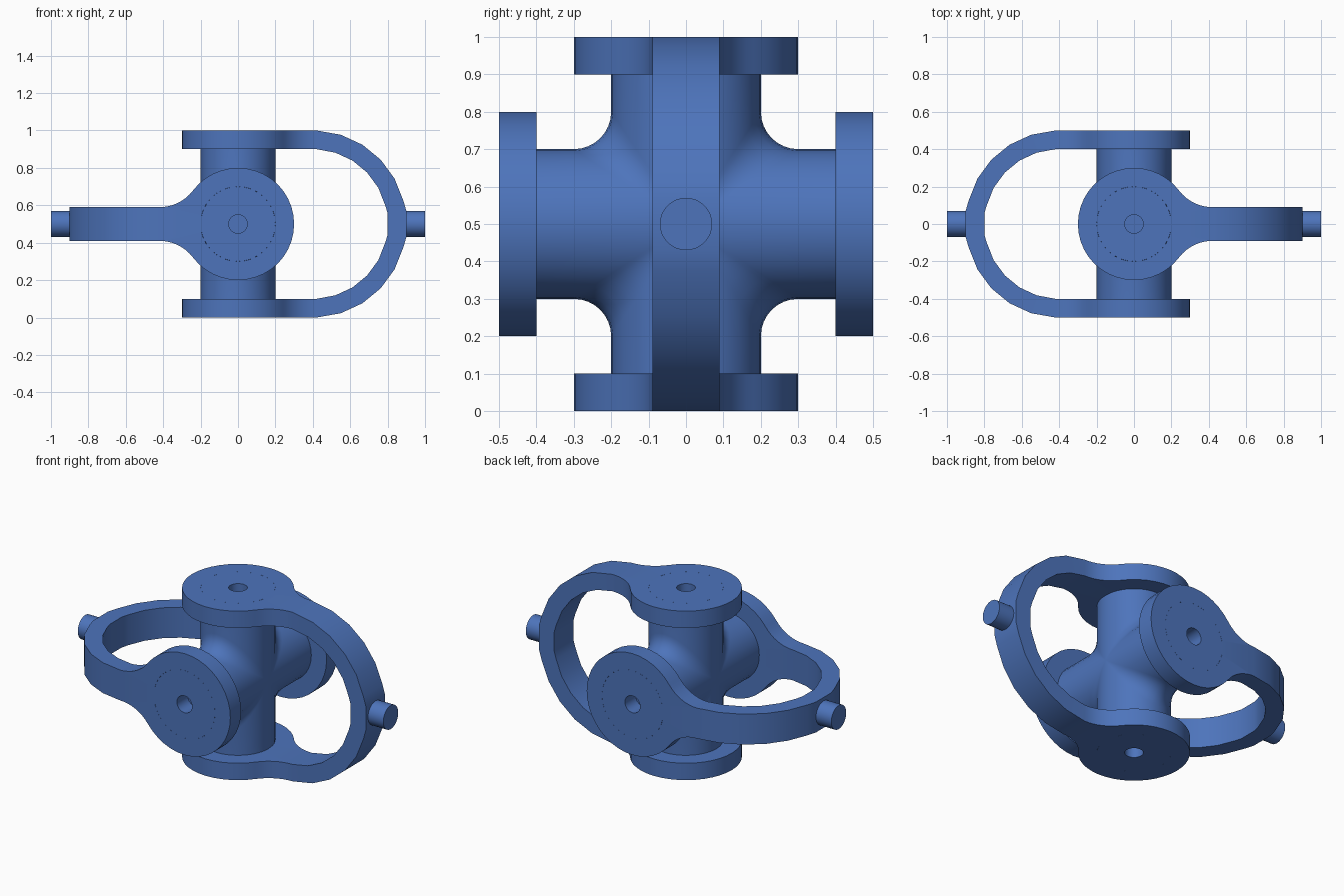
import bpy, bmesh
from math import sin, cos, pi, radians, hypot
from mathutils import Vector, Matrix

if "Cube" in bpy.data.objects:
    bpy.data.objects.remove(bpy.data.objects["Cube"])

MID = Matrix.Translation((0, 0, 0.5))
BLUE = bpy.data.materials.new("blue")
BLUE.diffuse_color = (0.075, 0.175, 0.50, 1)
BLUE.use_nodes = True
BLUE.node_tree.nodes["Principled BSDF"].inputs["Base Color"].default_value = BLUE.diffuse_color


def finish(bm, name, matrix):
    bmesh.ops.remove_doubles(bm, verts=bm.verts, dist=1e-5)
    bmesh.ops.recalc_face_normals(bm, faces=bm.faces)
    bm.transform(matrix)
    mesh = bpy.data.meshes.new(name)
    bm.to_mesh(mesh)
    bm.free()
    mesh.materials.append(BLUE)
    obj = bpy.data.objects.new(name, mesh)
    bpy.context.collection.objects.link(obj)
    bpy.ops.object.select_all(action='DESELECT')
    bpy.context.view_layer.objects.active = obj
    obj.select_set(True)
    bpy.ops.object.shade_smooth_by_angle(angle=radians(32))
    obj.select_set(False)


def grid(bm, rows):
    """Skin consecutive rows of points with quads."""
    vs = [[bm.verts.new(p) for p in r] for r in rows]
    for a, b in zip(vs, vs[1:]):
        for i in range(len(a) - 1):
            bm.faces.new((a[i], a[i + 1], b[i + 1], b[i]))


# Cross: two crossing trunnions blended by a rolling-ball fillet, blind end holes
def make_cross():
    bm = bmesh.new()
    n, m, rad, fil = 16, 8, 0.2, 0.1
    for sy in (-1, 1):
        for sz in (-1, 1):
            rows = []
            for i in range(n + 1):
                c, s = cos(pi * i / n), max(0, sin(pi * i / n))
                end = [(0, 0, 0.4), (0.05 * c, 0.05 * s, 0.4),
                       (0.05 * c, 0.05 * s, 0.5), (rad * c, rad * s, 0.5)]
                centre = Vector((c, s, s)) * (rad + fil)
                a, b = Vector((c, s, 0)), Vector((c, 0, s))
                w = a.angle(b, 0)
                arc = []
                for k in range(m + 1):
                    t = k / m
                    d = a if w < 1e-4 else (a * sin((1 - t) * w) + b * sin(t * w)) / sin(w)
                    arc.append(centre - d * fil)
                row = end + arc + [(x, z, y) for x, y, z in reversed(end)]
                rows.append([(x, y * sy, z * sz) for x, y, z in row])
            grid(bm, rows)
    finish(bm, "cross_trunnion", MID)


# Yoke: two round eyes with filleted necks joined by a U-shaped band
def make_yoke(name, matrix):
    bm = bmesh.new()
    xn, half, fr = 0.42, 0.09, 0.225
    a0 = radians(36.87)
    neck = [(xn - fr * sin(a), half + fr - fr * cos(a))
            for a in [radians(53.13) * k / 8 for k in range(8)]]
    eye = [(0.3 * cos(a), 0.3 * sin(a))
           for a in [a0 + (2 * pi - 2 * a0) * k / 32 for k in range(33)]]
    outline = neck + eye + [(x, -y) for x, y in reversed(neck)]
    k0 = 0.2 / hypot(xn, half)
    for s in (-1, 1):
        rows = []
        for x, y in outline:
            k = 0.2 / hypot(x, y)
            rows.append([(x * k, y * k, 0.5 * s), (x, y, 0.5 * s), (x, y, 0.4 * s),
                         (x * k, y * k, 0.4 * s), (x * k, y * k, 0.5 * s)])
        grid(bm, rows)
        # closing strips across the end of the neck
        for z in (0.5 * s, 0.4 * s):
            grid(bm, [[(xn * k0, y * k0, z), (xn, y, z)] for y in (half, -half)])
        grid(bm, [[(xn * k0, y * k0, z) for z in (0.4 * s, 0.5 * s)]
                  for y in (half, -half)])
    # band sections as (outer x, outer z, inner x, inner z), flat where the stub sits
    upper = [(xn, 0.5, xn, 0.4)]
    for i in range(1, 6):
        a = radians(3 + 14.5 * i)
        upper.append((0.4 + 0.5 * sin(a), 0.5 * cos(a), 0.4 + 0.4 * sin(a), 0.4 * cos(a)))
    upper.append((0.9, 0.07, 0.8, 0.056))
    lower = [(xo, -zo, xi, -zi) for xo, zo, xi, zi in reversed(upper)]
    grid(bm, [[(xo, -half, zo), (xo, half, zo), (xi, half, zi), (xi, -half, zi),
               (xo, -half, zo)] for xo, zo, xi, zi in upper + lower])
    finish(bm, name, matrix)


# Shaft stub on the outside of each yoke
def make_stub(name, matrix):
    bm = bmesh.new()
    place = Matrix.Translation((0.945, 0, 0)) @ Matrix.Rotation(pi / 2, 4, 'Y')
    bmesh.ops.create_cone(bm, cap_ends=True, segments=32, radius1=0.07, radius2=0.07,
                          depth=0.11, matrix=place)
    finish(bm, name, matrix)


make_cross()
turned = MID @ Matrix.Rotation(pi / 2, 4, 'X') @ Matrix.Rotation(pi, 4, 'Z')
for side, mat in (("right", MID), ("left", turned)):
    make_yoke(side + "_yoke", mat)
    make_stub(side + "_shaft_stub", mat)
